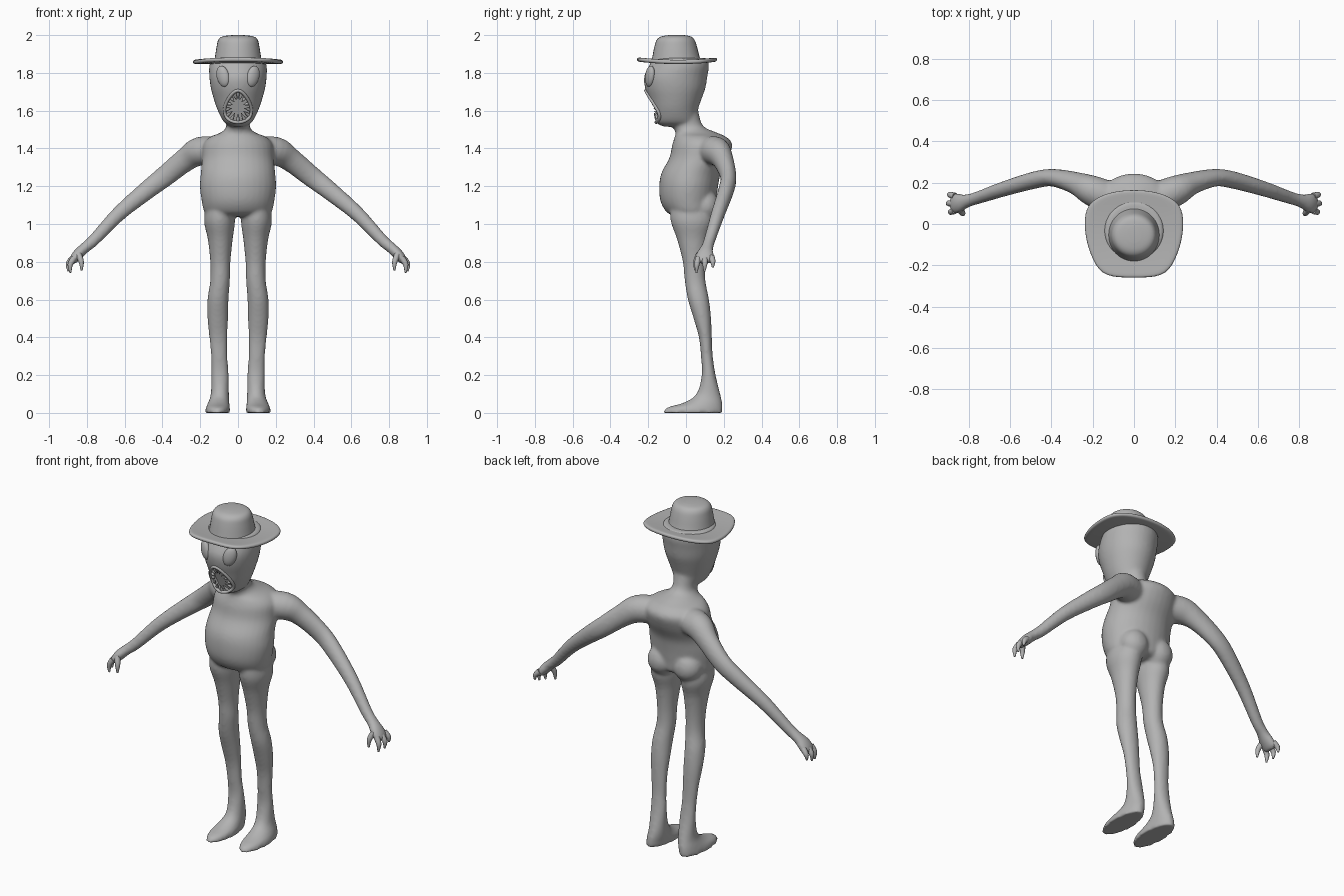
import bpy, bmesh, math
from mathutils import Vector

if "Cube" in bpy.data.objects:
    bpy.data.objects.remove(bpy.data.objects["Cube"])

grey = bpy.data.materials.new("plain_grey")
grey.diffuse_color = (0.45, 0.45, 0.45, 1)
grey.use_nodes = True
grey.node_tree.nodes["Principled BSDF"].inputs["Base Color"].default_value = grey.diffuse_color


def finish(bm, name):
    """Turn a bmesh into a named, coloured object."""
    bmesh.ops.recalc_face_normals(bm, faces=bm.faces)
    me = bpy.data.meshes.new(name)
    bm.to_mesh(me)
    bm.free()
    ob = bpy.data.objects.new(name, me)
    bpy.context.collection.objects.link(ob)
    me.materials.append(grey)
    return ob


def activate(ob):
    bpy.ops.object.select_all(action='DESELECT')
    ob.select_set(True)
    bpy.context.view_layer.objects.active = ob


def smooth(ob, angle=60):
    activate(ob)
    bpy.ops.object.shade_smooth_by_angle(angle=math.radians(angle))


def modify(ob, kind, **settings):
    mod = ob.modifiers.new(kind, kind)
    for key, value in settings.items():
        setattr(mod, key, value)
    activate(ob)
    bpy.ops.object.modifier_apply(modifier=mod.name)


def refine(rows, steps=4):
    """Catmull-Rom interpolation of station tuples."""
    out, last = [], len(rows) - 1
    for i in range(last):
        a, b, c, d = (Vector(rows[min(max(i + k, 0), last)]) for k in (-1, 0, 1, 2))
        for s in range(steps):
            t = s / steps
            out.append(0.5 * (2 * b + (c - a) * t + (2 * a - 5 * b + 4 * c - d) * t * t
                              + (3 * b - a - 3 * c + d) * t ** 3))
    return out + [Vector(rows[-1])]


def skin(bm, loops):
    """Join closed loops of points into a capped skin."""
    rings = [[bm.verts.new(p) for p in loop] for loop in loops]
    n = len(rings[0])
    for lo, hi in zip(rings, rings[1:]):
        for k in range(n):
            bm.faces.new((lo[k], lo[(k + 1) % n], hi[(k + 1) % n], hi[k]))
    bm.faces.new(rings[0])
    bm.faces.new(rings[-1])


def ellipse(c, u, v, n):
    return [c + u * math.cos(a) + v * math.sin(a)
            for a in (2 * math.pi * k / n for k in range(n))]


def column(bm, rows, side=1, n=32):
    """Upright form; each row is z, front y, back y, min x, max x."""
    skin(bm, [ellipse(Vector((side * (x0 + x1) / 2, (f + b) / 2, z)),
                      Vector(((x1 - x0) / 2, 0, 0)), Vector((0, (b - f) / 2, 0)), n)
              for z, f, b, x0, x1 in refine(rows)])


def limb(bm, rows, side=1, n=20):
    """Form along a path; each row is x, y, z, thickness radius, width radius."""
    st = refine(rows)
    pts = [Vector((side * r[0], r[1], r[2])) for r in st]
    loops = []
    for i, (p, r) in enumerate(zip(pts, st)):
        t = (pts[min(i + 1, len(pts) - 1)] - pts[max(i - 1, 0)]).normalized()
        u = t.cross(Vector((0, 1, 0))).normalized()
        loops.append(ellipse(p, u * r[3], t.cross(u) * r[4], n))
    skin(bm, loops)


def even(rows):
    """Rows of z, front, back, half width made symmetric in x."""
    return [(z, f, b, -w, w) for z, f, b, w in rows]


# Body: torso and neck, head, legs, buttocks and arms fused into one skin
bm = bmesh.new()
column(bm, even([(1.04, -.05, .10, .12), (1.06, -.10, .15, .175), (1.12, -.135, .16, .192),
                 (1.20, -.142, .17, .202), (1.27, -.13, .185, .197), (1.35, -.088, .225, .19),
                 (1.42, -.073, .245, .185), (1.46, -.06, .215, .15), (1.485, -.055, .16, .09),
                 (1.52, -.07, .09, .062), (1.60, -.07, .065, .07)]))
column(bm, even([(1.515, -.12, .03, .035), (1.54, -.162, .055, .075), (1.60, -.18, .062, .107),
                 (1.66, -.197, .082, .128), (1.72, -.217, .103, .144), (1.78, -.222, .113, .152),
                 (1.84, -.195, .122, .152), (1.88, -.17, .11, .14)]))
legs = [(1.12, -.08, .12, .03, .16), (1.02, -.082, .145, .016, .18), (.92, -.048, .117, .028, .16),
        (.80, -.017, .102, .04, .147), (.70, -.007, .103, .043, .147), (.60, .01, .122, .05, .162),
        (.50, .04, .133, .053, .162), (.40, .068, .137, .056, .152), (.30, .079, .142, .056, .143),
        (.20, .083, .157, .049, .142), (.10, .055, .182, .048, .144), (.055, -.01, .192, .046, .158),
        (.028, -.10, .194, .043, .17), (.0, -.122, .194, .043, .174)]
arms = [(.08, .11, 1.385, .075, .08), (.20, .16, 1.385, .077, .075), (.28, .197, 1.338, .063, .055),
        (.39, .224, 1.25, .056, .043), (.48, .213, 1.18, .05, .042), (.63, .17, 1.055, .04, .037),
        (.76, .126, .918, .032, .031), (.81, .112, .875, .029, .033), (.845, .102, .842, .029, .046),
        (.87, .10, .812, .024, .05), (.88, .10, .795, .016, .04)]
for side in (1, -1):
    column(bm, legs, side)
    limb(bm, arms, side)
    limb(bm, [(.085, .08, 1.17, .03, .03), (.085, .095, 1.13, .075, .07),
              (.085, .098, 1.07, .08, .075), (.085, .085, 1.0, .03, .03)], side)
body = finish(bm, "body")
modify(body, 'REMESH', mode='VOXEL', voxel_size=.009)
modify(body, 'SMOOTH', factor=.5, iterations=9)


def face_y(x, z):
    """Front surface of the face at x, z."""
    hit, loc, _, _ = body.ray_cast(Vector((x, -1, z)), Vector((0, 1, 0)))
    return loc.y if hit else -.18


def mouth_point(a, scale=1.0):
    x = scale * .068 * math.cos(a) * (1 - .32 * math.sin(a))
    z = 1.622 + scale * .084 * math.sin(a)
    return Vector((x, face_y(x, z), z))


# Mouth rim and teeth follow the face surface
angles = [2 * math.pi * k / 40 for k in range(40)]
rim = [mouth_point(a) for a in angles]
bm = bmesh.new()
rings = []
for i, p in enumerate(rim):
    t = (rim[(i + 1) % 40] - rim[i - 1]).normalized()
    u = t.cross(Vector((0, 1, 0))).normalized()
    rings.append([bm.verts.new(q) for q in ellipse(p, u * .009, t.cross(u) * .010, 8)])
for i in range(40):
    lo, hi = rings[i], rings[(i + 1) % 40]
    for k in range(8):
        bm.faces.new((lo[k], lo[(k + 1) % 8], hi[(k + 1) % 8], hi[k]))
smooth(finish(bm, "mouth_rim"))

bm = bmesh.new()
for k in range(14):
    a = 2 * math.pi * (k + .5) / 14
    root = mouth_point(a) + Vector((0, .008, 0))
    tip = mouth_point(a, .45) + Vector((0, .006, 0))
    d = (tip - root).normalized()
    u = d.cross(Vector((0, 1, 0))).normalized()
    v = d.cross(u)
    skin(bm, [ellipse(root, u * .012, v * .009, 8), ellipse(root.lerp(tip, .5), u * .008, v * .007, 8),
              ellipse(tip, u * .001, v * .001, 8)])
smooth(finish(bm, "teeth"))

# Mouth hollow cut into the face
bm = bmesh.new()
skin(bm, [[Vector((p.x, -.4, p.z)) for p in rim], [p + Vector((0, .035, 0)) for p in rim]])
cutter = finish(bm, "mouth_cutter")
cutter.hide_render = True
modify(body, 'BOOLEAN', operation='DIFFERENCE', object=cutter, solver='EXACT')
bpy.data.objects.remove(cutter)
smooth(body)

# Eyes: bulging tilted ovals; fingers: three and a thumb on each hand
for side, label in ((1, "left"), (-1, "right")):
    bpy.ops.mesh.primitive_uv_sphere_add(segments=28, ring_count=16, radius=1)
    eye = bpy.context.object
    eye.name = label + "_eye"
    eye.scale = (.036, .022, .057)
    eye.location = (side * .08, face_y(side * .08, 1.782) + .004, 1.782)
    eye.rotation_euler = (0, side * .28, side * .5)
    eye.data.materials.append(grey)
    smooth(eye)

    bm = bmesh.new()
    for base, mid, tip in (((.868, .065, .82), (.888, .058, .785), (.887, .055, .742)),
                           ((.872, .10, .82), (.898, .10, .79), (.898, .098, .75)),
                           ((.868, .135, .825), (.892, .142, .80), (.897, .142, .77)),
                           ((.845, .07, .84), (.83, .052, .80), (.828, .048, .755))):
        limb(bm, [base + (.017, .017), mid + (.014, .014), tip + (.005, .005)], side, 10)
    smooth(finish(bm, label + "_fingers"))

# Hat crown
bm = bmesh.new()
column(bm, even([(1.85, -.185, .085, .128), (1.885, -.178, .072, .122), (1.94, -.167, .058, .113),
                 (1.975, -.155, .045, .104), (1.993, -.13, .025, .082), (2.0, -.09, -.01, .03)]))
smooth(finish(bm, "hat_crown"))

# Hat brim: angular outline, thick edge, raised at front and back
half = [(0, -.255), (.14, -.255), (.195, -.18), (.235, -.06), (.235, .06), (.2, .11), (.125, .15), (0, .165)]
outline = half + [(-x, y) for x, y in half[-2:0:-1]]
bm = bmesh.new()
loops = []
for s, h in ((.45, .012), (.9, .012), (1.025, .012), (1.025, -.012), (.9, -.010), (.45, -.010)):
    loops.append([Vector((x * s, (y + .045) * s - .045,
                          1.856 + h + .013 * ((y + .045) * s / .2) ** 2)) for x, y in outline])
skin(bm, loops)
brim = finish(bm, "hat_brim")
modify(brim, 'SUBSURF', levels=2)
smooth(brim)
